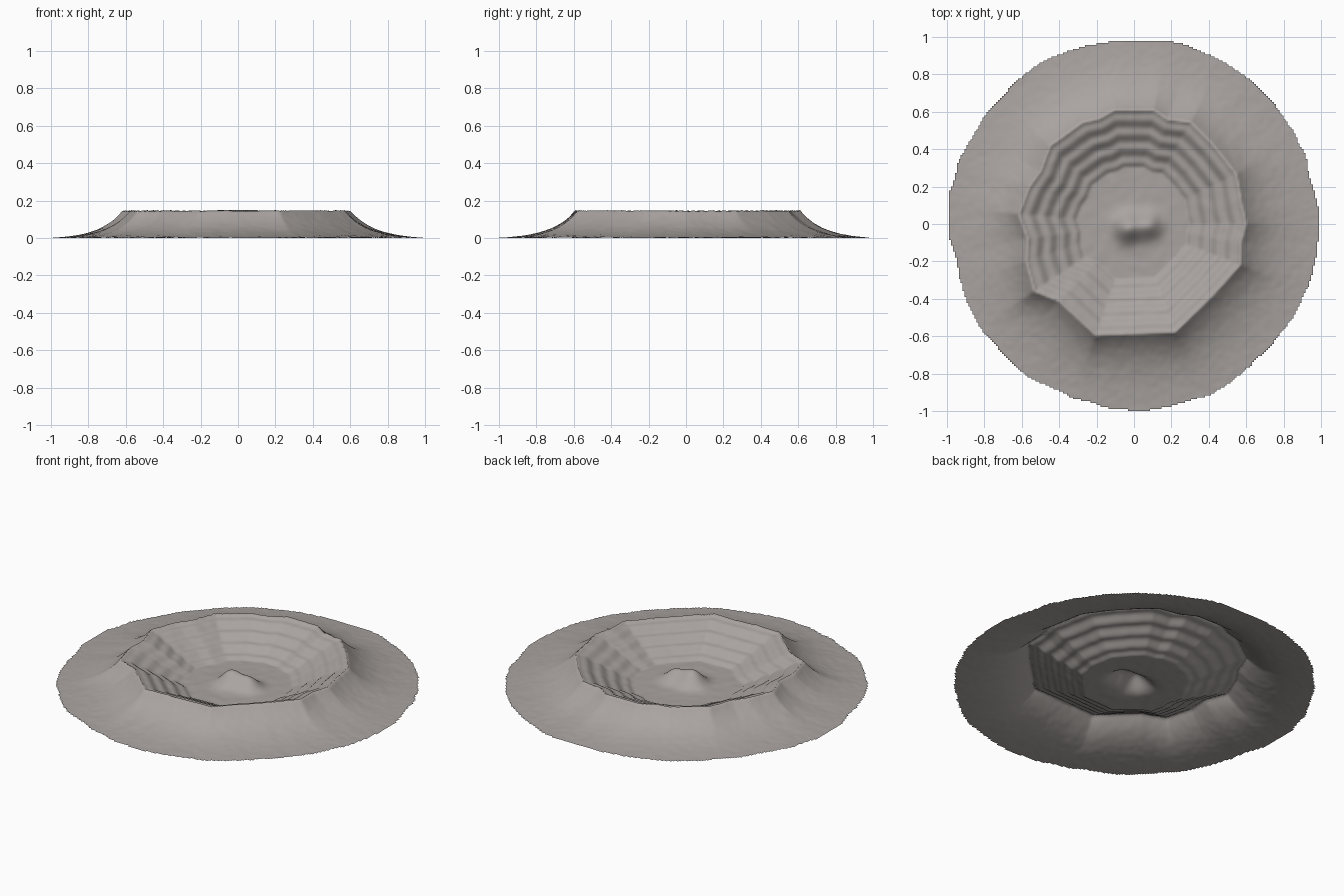
import bpy, bmesh, math
from mathutils import Vector, noise

if "Cube" in bpy.data.objects:
    bpy.data.objects.remove(bpy.data.objects["Cube"])

RIM_HEIGHT = 0.146
TERRACES = 4
GRID = 190

# Corners of the uneven rim: angle in degrees, radius in hundredths
RIM = [(0, 60), (10, 58.5), (26, 61), (45, 60), (61, 62.5), (72, 59), (80, 62),
       (100, 62), (108, 59.5), (117, 61), (137, 61.5), (151, 57.5), (160, 59.5),
       (175, 62), (188, 57.5), (199, 61), (214, 64.5), (226, 57.5), (251, 63),
       (291, 62), (318, 57), (339, 61), (350, 58), (360, 60)]

# Central mounds: x, y, height, spread
MOUNDS = [(-0.03, -0.02, 0.08, 0.05), (0.08, -0.01, 0.06, 0.045)]


def rim_radius(angle):
    """Radius of the straight-sided rim outline at an angle."""
    deg = math.degrees(angle) % 360
    for (a, ra), (b, rb) in zip(RIM, RIM[1:]):
        if a <= deg <= b:
            near, far = math.radians(deg - a), math.radians(b - deg)
            side = ra * math.sin(near) + rb * math.sin(far)
            return ra * rb * math.sin(near + far) / side / 100


def bumps(x, y, scale):
    return noise.noise(Vector((x * scale, y * scale, 0.5)))


def edge_radius(angle):
    """Outer limit of the ejecta apron."""
    c, s = math.cos(angle), math.sin(angle)
    return 0.985 + 0.02 * bumps(c, s, 3) + 0.012 * bumps(c, s, 9)


def height(x, y):
    r, angle = math.hypot(x, y), math.atan2(y, x)
    rim = rim_radius(angle)
    if r >= rim:
        # Apron falling away from the rim, with faint radial grooves
        t = min(1, (r - rim) / (1 - rim))
        z = RIM_HEIGHT * (math.exp(-3 * t) - math.exp(-3)) / (1 - math.exp(-3))
        groove = noise.noise(Vector((9 * math.cos(angle), 9 * math.sin(angle), r)))
        z += 0.008 * groove * t * (1 - t) + 0.0015 * bumps(x, y, 30)
    else:
        # Stepped wall down to the floor
        u = max(0, 2 * r / rim - 1)
        wave = 2 * math.pi * TERRACES
        z = RIM_HEIGHT * (u + 0.85 * math.sin(wave * u) / wave)
        z += 0.003 + 0.002 * bumps(x, y, 20)
        for mx, my, top, spread in MOUNDS:
            z += top * math.exp(-((x - mx) ** 2 + (y - my) ** 2) / (2 * spread ** 2))
    return min(0.15, max(0, z))


# Crater sheet: a grid trimmed to a rough disc and raised
bm = bmesh.new()
bmesh.ops.create_grid(bm, x_segments=GRID, y_segments=GRID, size=1)
outside = []
for face in bm.faces:
    p = face.calc_center_median()
    if math.hypot(p.x, p.y) > edge_radius(math.atan2(p.y, p.x)):
        outside.append(face)
bmesh.ops.delete(bm, geom=outside, context='FACES')
for v in bm.verts:
    v.co.z = height(v.co.x, v.co.y)
for face in bm.faces:
    face.smooth = True
mesh = bpy.data.meshes.new("crater")
bm.to_mesh(mesh)
bm.free()
crater = bpy.data.objects.new("crater", mesh)
bpy.context.collection.objects.link(crater)

# Dusty grey rock
rock = bpy.data.materials.new("grey_rock")
rock.use_nodes = True
colour = (0.40, 0.37, 0.355, 1)
rock.diffuse_color = colour
shader = rock.node_tree.nodes["Principled BSDF"]
shader.inputs["Base Color"].default_value = colour
shader.inputs["Roughness"].default_value = 0.9
mesh.materials.append(rock)
